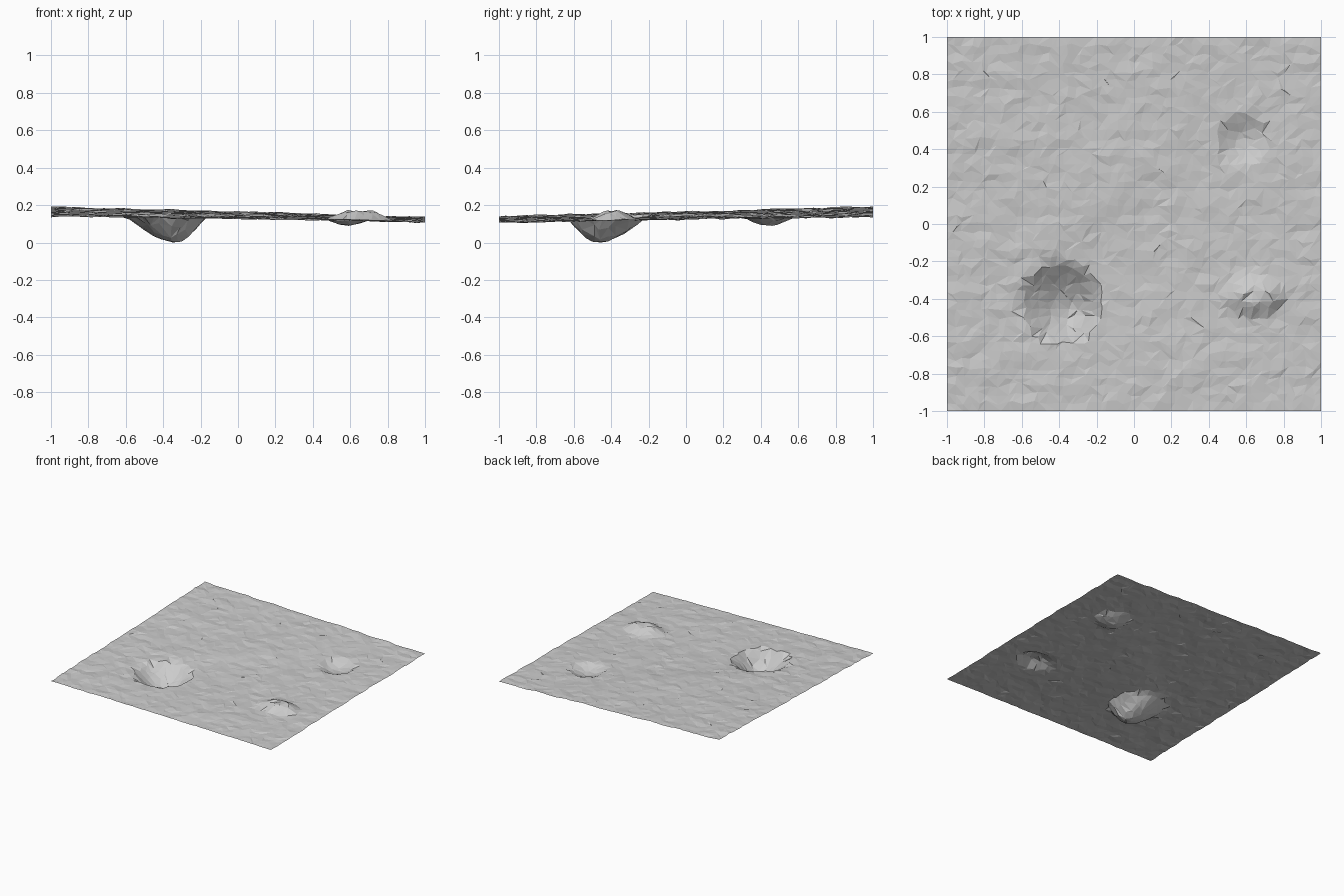
import bpy, bmesh, math, random
from mathutils import Vector, noise

random.seed(7)
if "Cube" in bpy.data.objects:
    bpy.data.objects.remove(bpy.data.objects["Cube"])

CELLS = 44


def material(name, color):
    mat = bpy.data.materials.new(name)
    mat.use_nodes = True
    mat.diffuse_color = color
    mat.node_tree.nodes["Principled BSDF"].inputs["Base Color"].default_value = color
    return mat


def smooth(a, b, t):
    t = min(max((t - a) / (b - a), 0), 1)
    return t * t * (3 - 2 * t)


def bowl(x, y, rim, floor, radius, depth):
    """Depth of a lopsided pit whose lowest point is shifted to the floor point."""
    dx, dy = x - rim[0], y - rim[1]
    r = math.hypot(dx, dy) / radius
    if r >= 1:
        return 0
    # distance along the ray from the floor point to the rim circle
    f = Vector((floor[0] - rim[0], floor[1] - rim[1]))
    p = Vector((dx, dy)) - f
    if p.length < 1e-5:
        return depth
    d = p.normalized()
    b = f.dot(d)
    reach = -b + math.sqrt(b * b - f.length_squared + radius * radius)
    t = p.length / reach
    return depth * (1 - t ** 1.7)


def height(x, y):
    # tilted ground, high at the back left, with a diagonal step
    z = 0.146 - 0.018 * x + 0.016 * y - 0.006 * x * y
    side = (y - x) * 0.7 - 0.15
    z += 0.012 * (smooth(-0.12, 0.1, side) - 0.5) * math.exp(-(x + y) ** 2 * 0.8)
    z += 0.007 * noise.noise(Vector((x * 2, y * 2, 3)))
    z += 0.007 * noise.noise(Vector((x * 7, y * 12, 8)))
    z += random.uniform(-0.003, 0.003)
    # large crater and small crater
    z -= bowl(x, y, (-0.39, -0.42), (-0.33, -0.48), 0.215, 0.139)
    z -= bowl(x, y, (0.59, 0.45), (0.6, 0.45), 0.14, 0.05)
    # low rocky mound
    m = math.hypot((x - 0.65) / 0.19, (y + 0.38) / 0.12)
    z += (0.046 + random.uniform(-0.01, 0.008)) * (1 - smooth(0.35, 1.1, m))
    return z


# Terrain sheet: jittered grid with straight borders, cut into random triangles
bm = bmesh.new()
bmesh.ops.create_grid(bm, x_segments=CELLS, y_segments=CELLS, size=1)
step = 2 / CELLS
for v in bm.verts:
    x, y = v.co.x, v.co.y
    if abs(x) < 0.999:
        x += random.uniform(-0.4, 0.4) * step
    if abs(y) < 0.999:
        y += random.uniform(-0.3, 0.3) * step
    v.co = (x, y, height(x, y))
for f in list(bm.faces):
    mode = random.choice(("FIXED", "ALTERNATE"))
    bmesh.ops.triangulate(bm, faces=[f], quad_method=mode)

# Stand the lowest point on the floor
low = min(v.co.z for v in bm.verts)
for v in bm.verts:
    v.co.z -= low
bmesh.ops.recalc_face_normals(bm, faces=bm.faces)
if sum(f.normal.z for f in bm.faces) < 0:
    bmesh.ops.reverse_faces(bm, faces=bm.faces)

mesh = bpy.data.meshes.new("terrain")
bm.to_mesh(mesh)
bm.free()
mesh.materials.append(material("pale grey ground", (0.6, 0.6, 0.6, 1)))
terrain = bpy.data.objects.new("terrain", mesh)
bpy.context.collection.objects.link(terrain)
